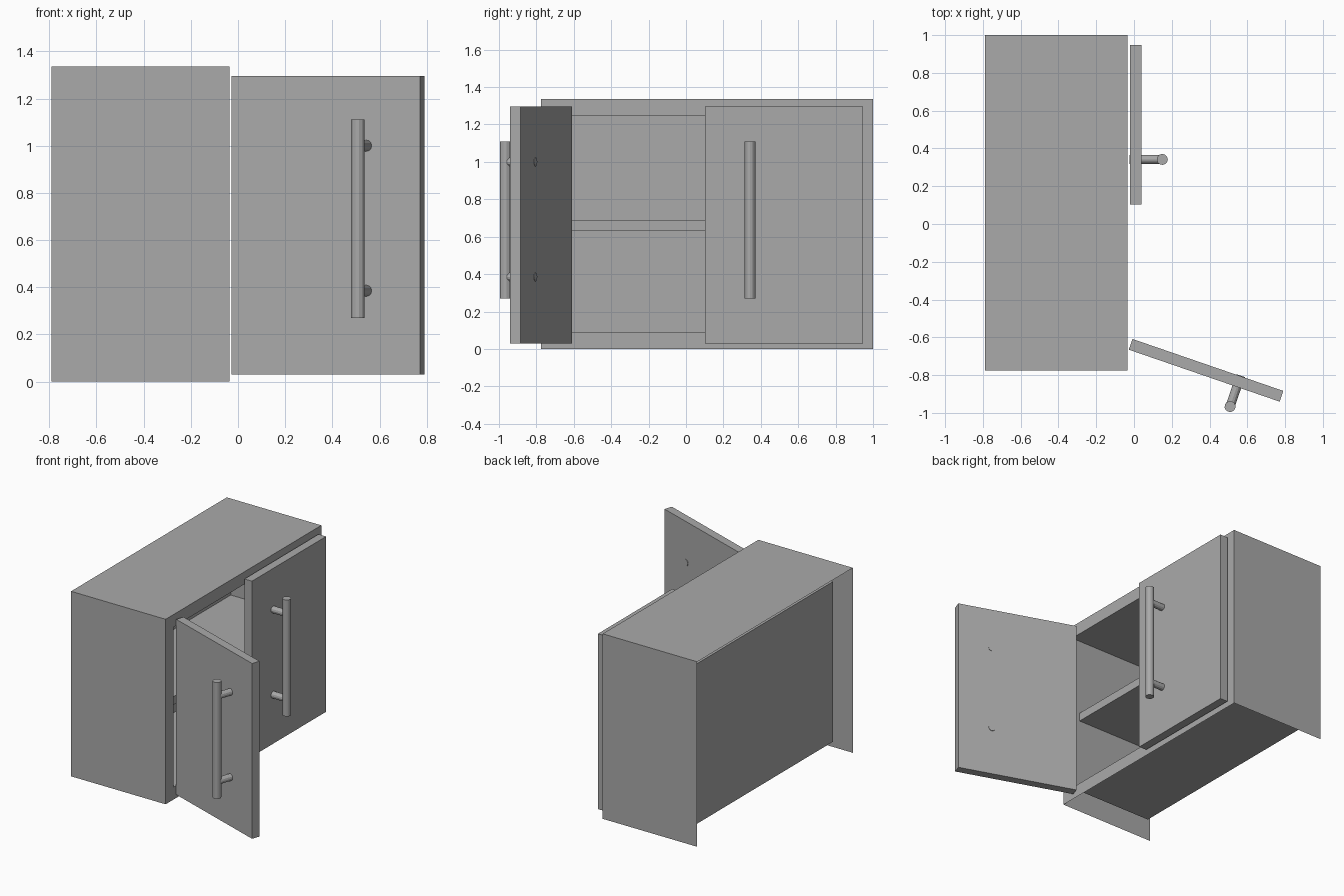
import bpy, bmesh
from math import radians
from mathutils import Matrix, Vector

default = bpy.data.objects.get("Cube")
if default:
    bpy.data.objects.remove(default, do_unlink=True)

# Single plain grey
grey = bpy.data.materials.new("plain_grey")
grey.use_nodes = True
GREY = (0.4, 0.4, 0.4, 1)
grey.diffuse_color = GREY
grey.node_tree.nodes["Principled BSDF"].inputs["Base Color"].default_value = GREY


def finish(name, bm, matrix=Matrix()):
    mesh = bpy.data.meshes.new(name)
    bm.to_mesh(mesh)
    bm.free()
    mesh.materials.append(grey)
    obj = bpy.data.objects.new(name, mesh)
    obj.matrix_world = matrix
    bpy.context.collection.objects.link(obj)
    return obj


def box_mesh(lo, hi):
    lo, hi = Vector(lo), Vector(hi)
    bm = bmesh.new()
    bmesh.ops.create_cube(bm, size=1)
    bmesh.ops.scale(bm, vec=hi - lo, verts=bm.verts)
    bmesh.ops.translate(bm, vec=(lo + hi) / 2, verts=bm.verts)
    return bm


def rod(name, start, end, radius, matrix):
    start, end = Vector(start), Vector(end)
    axis = end - start
    place = Matrix.Translation((start + end) / 2) @ axis.to_track_quat('Z', 'Y').to_matrix().to_4x4()
    bm = bmesh.new()
    bmesh.ops.create_cone(bm, cap_ends=True, segments=12, radius1=radius,
                          radius2=radius, depth=axis.length, matrix=place)
    return finish(name, bm, matrix)


def facing(bm, direction):
    return max(bm.faces, key=lambda f: f.normal.dot(direction) * 10
               + f.calc_center_median().dot(direction))


# Cabinet shell: framed front opening with a cavity, open behind and below
bm = box_mesh((-0.79, -0.775, 0), (-0.035, 1, 1.335))
bm.normal_update()
outer = [facing(bm, Vector(d)) for d in ((-1, 0, 0), (0, 0, -1))]
front = facing(bm, Vector((1, 0, 0)))
bmesh.ops.inset_individual(bm, faces=[front], thickness=0.09, use_even_offset=True)
cavity = bmesh.ops.extrude_discrete_faces(bm, faces=[front])["faces"]
bmesh.ops.translate(bm, vec=(-0.66, 0, 0), verts=cavity[0].verts)
bmesh.ops.delete(bm, geom=outer, context='FACES_ONLY')
finish("cabinet_shell", bm)

# Shelf
finish("shelf", box_mesh((-0.695, -0.685, 0.63), (-0.1, 0.91, 0.69)))


# Door with bar handle; local x runs away from the hinge, side is the outward y sign
def door(label, hinge, angle, side):
    m = Matrix.Translation(hinge) @ Matrix.Rotation(radians(angle), 4, 'Z')
    finish(label + "_door", box_mesh((0, -0.03, 0.03), (0.845, 0.03, 1.295)), m)
    rod(label + "_handle_bar", (0.605, side * 0.14, 0.27), (0.605, side * 0.14, 1.11), 0.029, m)
    for name, z in (("lower", 0.385), ("upper", 1.0)):
        rod(f"{label}_{name}_handle_post", (0.605, side * -0.033, z),
            (0.605, side * 0.14, z), 0.024, m)


door("closed", (0.01, 0.947, 0), -90, 1)
door("open", (-0.018, -0.637, 0), -19, -1)
